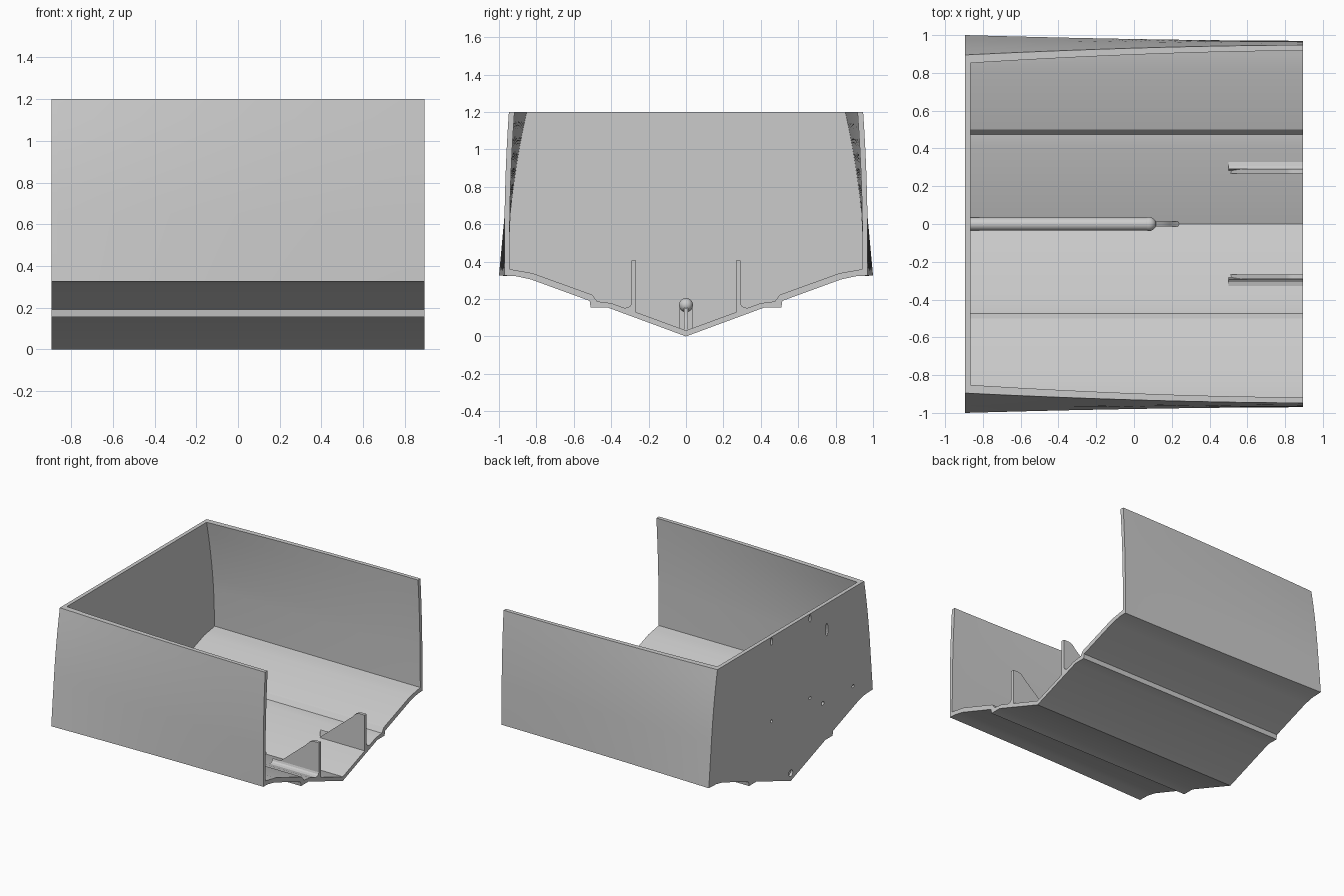
import bpy, bmesh, math
from mathutils import Vector

if "Cube" in bpy.data.objects:
    bpy.data.objects.remove(bpy.data.objects["Cube"])

grey = bpy.data.materials.new("light_grey")
grey.use_nodes = True
colour = (0.6, 0.6, 0.6, 1)
grey.diffuse_color = colour
grey.node_tree.nodes["Principled BSDF"].inputs["Base Color"].default_value = colour

X_BACK, X_WALL, X_OPEN = -0.895, -0.865, 0.895
TOP, KNUCKLE = 1.2, 0.65


def finish(name, bm, smooth=True):
    bmesh.ops.recalc_face_normals(bm, faces=bm.faces)
    mesh = bpy.data.meshes.new(name)
    bm.to_mesh(mesh)
    bm.free()
    ob = bpy.data.objects.new(name, mesh)
    bpy.context.collection.objects.link(ob)
    mesh.materials.append(grey)
    if smooth:
        bpy.ops.object.select_all(action="DESELECT")
        ob.select_set(True)
        bpy.context.view_layer.objects.active = ob
        bpy.ops.object.shade_smooth_by_angle(angle=math.radians(25))
    return ob


def half_section(x, inner):
    """Half cross-section (y, z) from the keel out to the top edge."""
    k = ((X_OPEN - x) / (X_OPEN - X_BACK)) ** 1.7
    if inner:
        pts = [(0, .032), (.40, .178), (.475, .187), (.50, .222),
               (.82, .338), (.90, .352), (.945 + .007 * k, .36)]
        base, lin, quad = .942 - .004 * k, .01 + .04 * k, .015 + .023 * k
    else:
        pts = [(0, 0), (.42, .155), (.51, .155), (.515, .19),
               (.83, .305), (.91, .322), (.97 + .03 * k, .325)]
        base, lin, quad = .97, .008 + .037 * k, .015 + .015 * k
    for i in range(7):
        s = i / 6
        pts.append((base - lin * s - quad * s * s, KNUCKLE + (TOP - KNUCKLE) * s))
    return pts


def full_section(x, inner):
    half = half_section(x, inner)
    return [(-y, z) for y, z in half[:0:-1]] + half


def prism(name, pts, axis, a, b, smooth=True):
    """Extrude a flat outline along x or y between a and b."""
    bm = bmesh.new()
    place = (lambda p, d: (d, p[0], p[1])) if axis == "x" else (lambda p, d: (p[0], d, p[1]))
    ends = [[bm.verts.new(place(p, d)) for p in pts] for d in (a, b)]
    n = len(pts)
    for ring in ends:
        bm.faces.new(ring)
    for i in range(n):
        j = (i + 1) % n
        bm.faces.new((ends[0][i], ends[0][j], ends[1][j], ends[1][i]))
    return finish(name, bm, smooth)


# Hull shell: outer and inner skins lofted along the length
bm = bmesh.new()
steps = 24
rings = []
for s in range(steps + 1):
    x = X_WALL + (X_OPEN - X_WALL) * s / steps
    rings.append([[bm.verts.new((x, y, z)) for y, z in full_section(x, inner)]
                  for inner in (False, True)])
n = len(rings[0][0])
for r, q in zip(rings, rings[1:]):
    for skin in (0, 1):
        for i in range(n - 1):
            bm.faces.new((r[skin][i], r[skin][i + 1], q[skin][i + 1], q[skin][i]))
    for i in (0, n - 1):
        bm.faces.new((r[0][i], q[0][i], q[1][i], r[1][i]))
for r in (rings[0], rings[-1]):
    for i in range(n - 1):
        bm.faces.new((r[0][i], r[0][i + 1], r[1][i + 1], r[1][i]))
finish("hull_shell", bm)

# End wall closing one end, following the outer outline
bm = bmesh.new()
ends = [[bm.verts.new((x, y, z)) for y, z in full_section(x, False)]
        for x in (X_BACK, X_WALL)]
for ring in ends:
    bm.faces.new(ring)
for i in range(n):
    j = (i + 1) % n
    bm.faces.new((ends[0][i], ends[0][j], ends[1][j], ends[1][i]))
end_wall = finish("end_wall", bm)

# Shallow mounting holes in the end wall: y, z, half width, half height
holes = [(.235, 1.165, .012, .03), (-.235, 1.165, .012, .03), (-.44, 1.0, .014, .05),
         (.235, .55, .012, .012), (-.235, .55, .012, .012),
         (-.39, .45, .015, .015), (-.76, .44, .012, .012), (0, .06, .025, .025)]
bm = bmesh.new()
for y, z, w, h in holes:
    a = [(y + w * math.cos(t * math.pi / 6), z + h * math.sin(t * math.pi / 6)) for t in range(12)]
    front, back = [[bm.verts.new((x, *p)) for p in a] for x in (X_BACK - .02, X_BACK + .02)]
    bm.faces.new(front)
    bm.faces.new(back)
    for i in range(12):
        j = (i + 1) % 12
        bm.faces.new((front[i], front[j], back[j], back[i]))
cutter = finish("hole_cutter", bm, False)
cutter.hide_render = True
cut = end_wall.modifiers.new("holes", "BOOLEAN")
cut.operation, cut.solver, cut.object = "DIFFERENCE", "EXACT", cutter
bpy.ops.object.select_all(action="DESELECT")
end_wall.select_set(True)
bpy.context.view_layer.objects.active = end_wall
bpy.ops.object.modifier_apply(modifier=cut.name)
bpy.data.objects.remove(cutter)

# Pair of upright fins at the open end, with a fillet along the outboard foot
fin = [(.5, .115), (X_OPEN, .115), (X_OPEN, .405), (.85, .405),
       (.83, .4), (.81, .388), (.79, .365), (.52, .14)]
foot = [(.28, .12), (.33, .151), (.307, .156), (.297, .164), (.291, .18)]
for side, label in ((1, "left"), (-1, "right")):
    prism("fin_" + label, fin, "y", side * .267, side * .292)
    prism("fin_fillet_" + label, [(side * y, z) for y, z in foot], "x", .5, X_OPEN)

# Inclined shaft tube on the centre line with a rounded end
start, end, radius = Vector((X_WALL - .005, 0, .06)), Vector((.08, 0, .168)), .035
bm = bmesh.new()
axis = end - start
turn = axis.to_track_quat("Z", "Y").to_matrix().to_4x4()
turn.translation = (start + end) / 2
bmesh.ops.create_cone(bm, cap_ends=True, segments=32, radius1=radius, radius2=radius,
                      depth=axis.length, matrix=turn)
finish("shaft_tube", bm)
bm = bmesh.new()
bmesh.ops.create_uvsphere(bm, u_segments=32, v_segments=16, radius=radius + .002)
bmesh.ops.translate(bm, verts=bm.verts, vec=end)
finish("shaft_tube_end", bm)

# Bed under the tube and the thin web in front of it
prism("tube_bed", [(X_WALL, .02), (.08, .02), (.08, .168), (X_WALL, .06)],
      "y", -radius, radius)
prism("tube_web", [(.08, .02), (.25, .025), (.215, .05), (.19, .085), (.15, .13), (.08, .168)],
      "y", -.012, .012)
